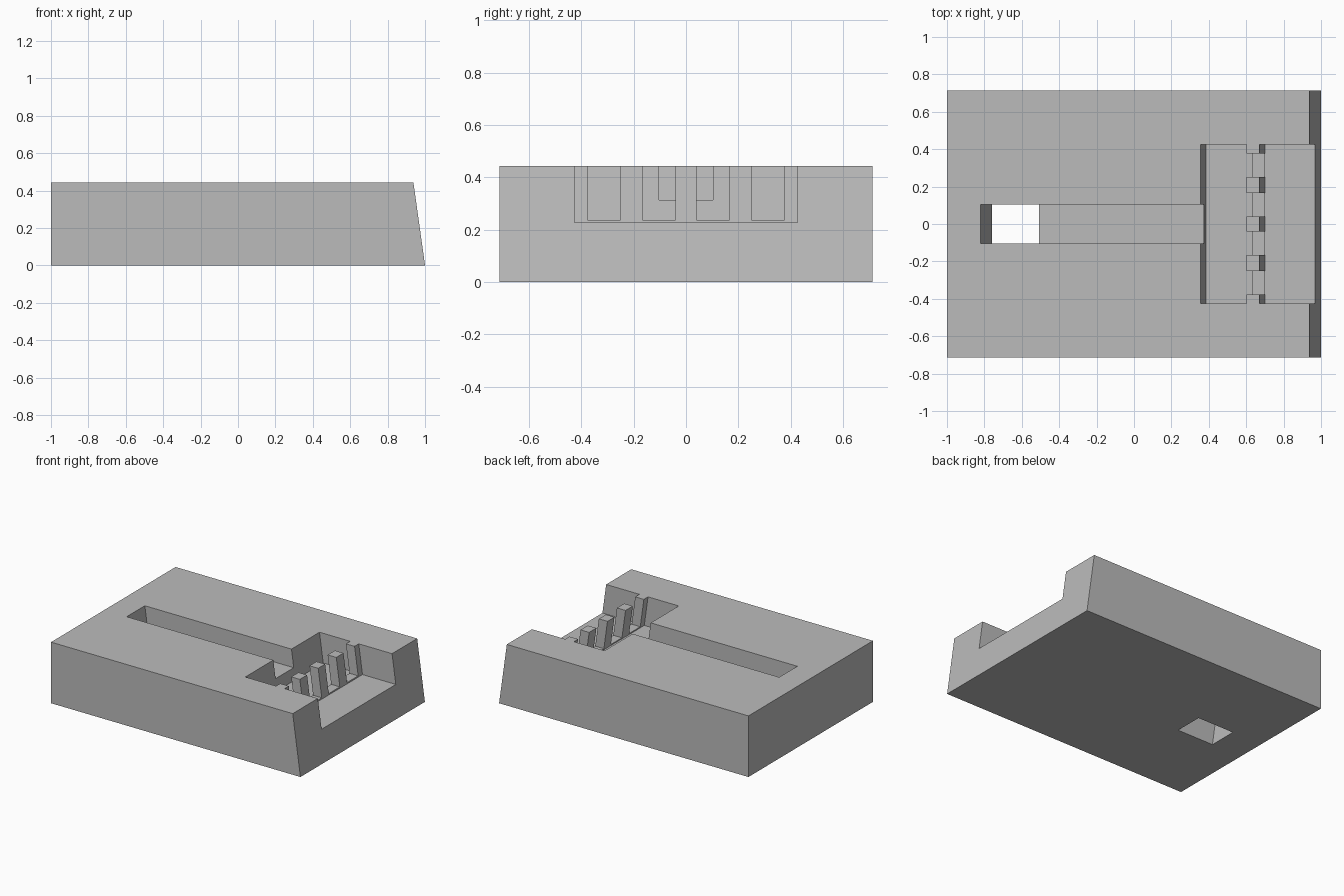
import bpy
import bmesh

default = bpy.data.objects.get("Cube")
if default:
    bpy.data.objects.remove(default, do_unlink=True)

HEIGHT = 0.443
LEAN = 0.062 / HEIGHT      # every sloped wall leans by the same amount
HALF_DEPTH = 0.713

grey = bpy.data.materials.new("plain grey")
grey.use_nodes = True
colour = (0.5, 0.5, 0.5, 1)
grey.diffuse_color = colour
grey.node_tree.nodes["Principled BSDF"].inputs["Base Color"].default_value = colour


def leaning_block(name, x0, x1, y0, y1, z0, z1, lean_left=True):
    """Box whose x limits are given at the top of the body and lean out below."""
    bm = bmesh.new()
    bmesh.ops.create_cube(bm, size=1)
    for v in bm.verts:
        left = v.co.x < 0
        z = z0 if v.co.z < 0 else z1
        shift = 0 if left and not lean_left else (HEIGHT - z) * LEAN
        v.co = ((x0 if left else x1) + shift, y0 if v.co.y < 0 else y1, z)
    mesh = bpy.data.meshes.new(name)
    bm.to_mesh(mesh)
    bm.free()
    mesh.materials.append(grey)
    obj = bpy.data.objects.new(name, mesh)
    bpy.context.collection.objects.link(obj)
    return obj


def cut(target, *limits):
    """Carve a leaning block out of the target."""
    cutter = leaning_block("cutter", *limits)
    cutter.hide_render = True
    mod = target.modifiers.new("cut", "BOOLEAN")
    mod.operation = "DIFFERENCE"
    mod.solver = "EXACT"
    mod.object = cutter
    bpy.context.view_layer.objects.active = target
    bpy.ops.object.modifier_apply(modifier=mod.name)
    bpy.data.objects.remove(cutter, do_unlink=True)


# Main block with one sloped end
body = leaning_block("slotted_block", -1, 0.938, -HALF_DEPTH, HALF_DEPTH,
                     0, HEIGHT, lean_left=False)

# Wide channel behind and in front of the comb
TROUGH, FLOOR, ABOVE = 0.425, 0.228, 0.6
cut(body, 0.356, 0.602, -TROUGH, TROUGH, FLOOR, ABOVE)
cut(body, 0.671, 1.2, -TROUGH, TROUGH, FLOOR, ABOVE)

# Gaps between the comb posts, down to a low sill
for y0, y1 in ((0.04, 0.167), (0.25, 0.377)):
    for a, b in ((y0, y1), (-y1, -y0)):
        cut(body, 0.5, 0.8, a, b, 0.237, ABOVE)

# Opening through the base, then the long shallow slot to the channel
SLOT = 0.104
cut(body, -0.82, -0.527, -SLOT, SLOT, -0.1, ABOVE)
cut(body, -0.7, 0.45, -SLOT, SLOT, 0.313, ABOVE)
